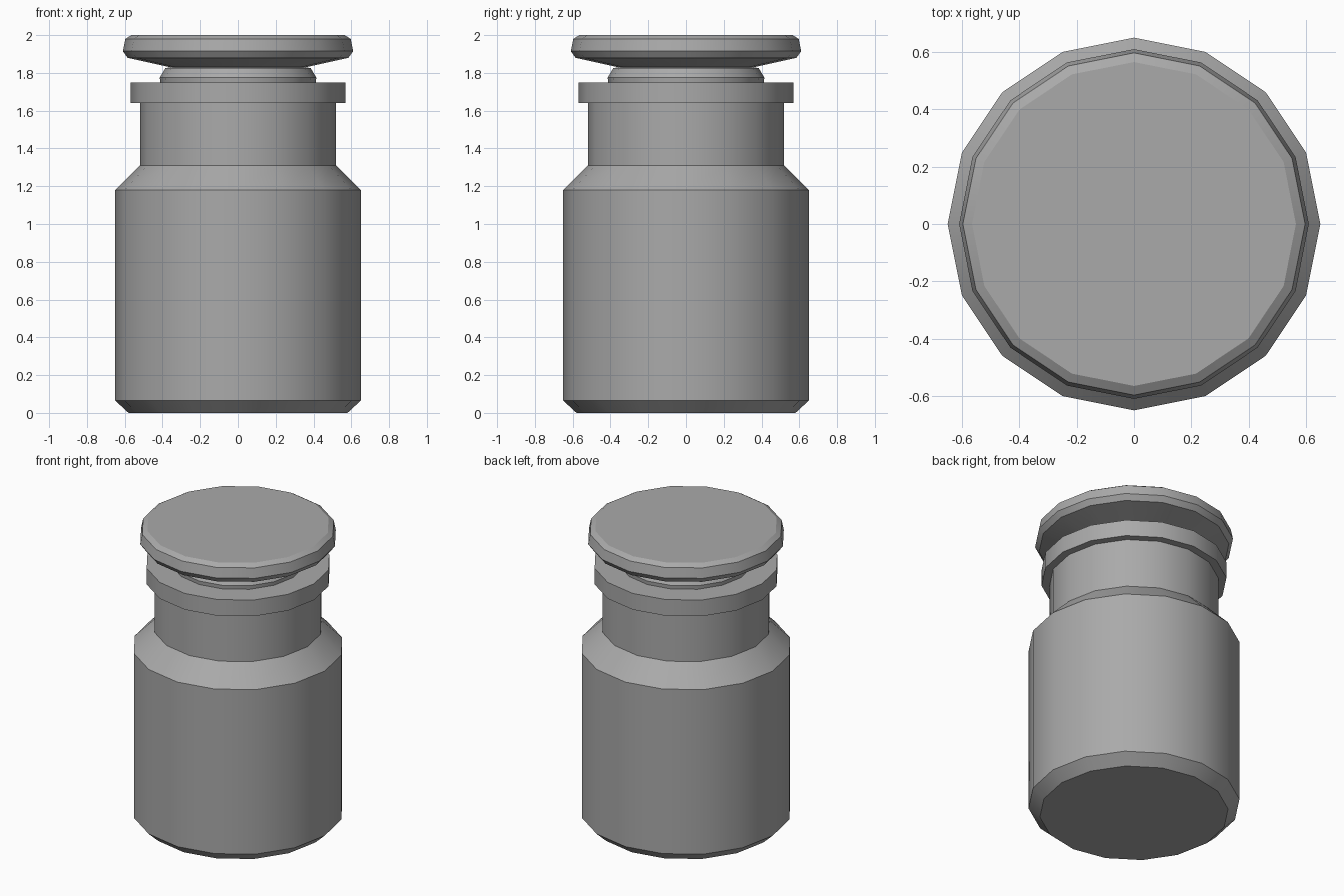
import bpy
import bmesh
from math import pi, radians
from mathutils import Vector

SIDES = 16

cube = bpy.data.objects.get("Cube")
if cube:
    bpy.data.objects.remove(cube, do_unlink=True)

grey = bpy.data.materials.new("plain_grey")
grey.use_nodes = True
colour = (0.4, 0.4, 0.4, 1)
grey.diffuse_color = colour
grey.node_tree.nodes["Principled BSDF"].inputs["Base Color"].default_value = colour


def lathe(name, profile):
    """Spin a (radius, height) profile around z; ends on the axis close it."""
    bm = bmesh.new()
    verts = [bm.verts.new((r, 0, z)) for r, z in profile]
    edges = [bm.edges.new(pair) for pair in zip(verts, verts[1:])]
    bmesh.ops.spin(bm, geom=verts + edges, cent=Vector(), axis=(0, 0, 1),
                   angle=2 * pi, steps=SIDES)
    bmesh.ops.remove_doubles(bm, verts=bm.verts[:], dist=0.0005)
    bmesh.ops.recalc_face_normals(bm, faces=bm.faces[:])
    mesh = bpy.data.meshes.new(name)
    bm.to_mesh(mesh)
    bm.free()
    mesh.materials.append(grey)
    obj = bpy.data.objects.new(name, mesh)
    bpy.context.collection.objects.link(obj)
    bpy.ops.object.select_all(action="DESELECT")
    obj.select_set(True)
    bpy.context.view_layer.objects.active = obj
    bpy.ops.object.shade_smooth_by_angle(angle=radians(30))
    return obj


# Jar: chamfered base, straight body, sloped shoulder, neck and collar
lathe("jar", [
    (0, 0), (0.58, 0), (0.65, 0.065), (0.65, 1.18), (0.52, 1.31),
    (0.52, 1.64), (0.57, 1.64), (0.57, 1.75), (0.41, 1.75),
    (0.41, 1.6), (0, 1.6),
])

# Stopper: plug seated in the neck, narrow waist and flared flat cap
lathe("stopper", [
    (0, 1.62), (0.4, 1.62), (0.415, 1.775), (0.385, 1.825), (0.36, 1.83),
    (0.585, 1.88), (0.61, 1.915), (0.597, 1.98), (0.565, 2), (0, 2),
])
